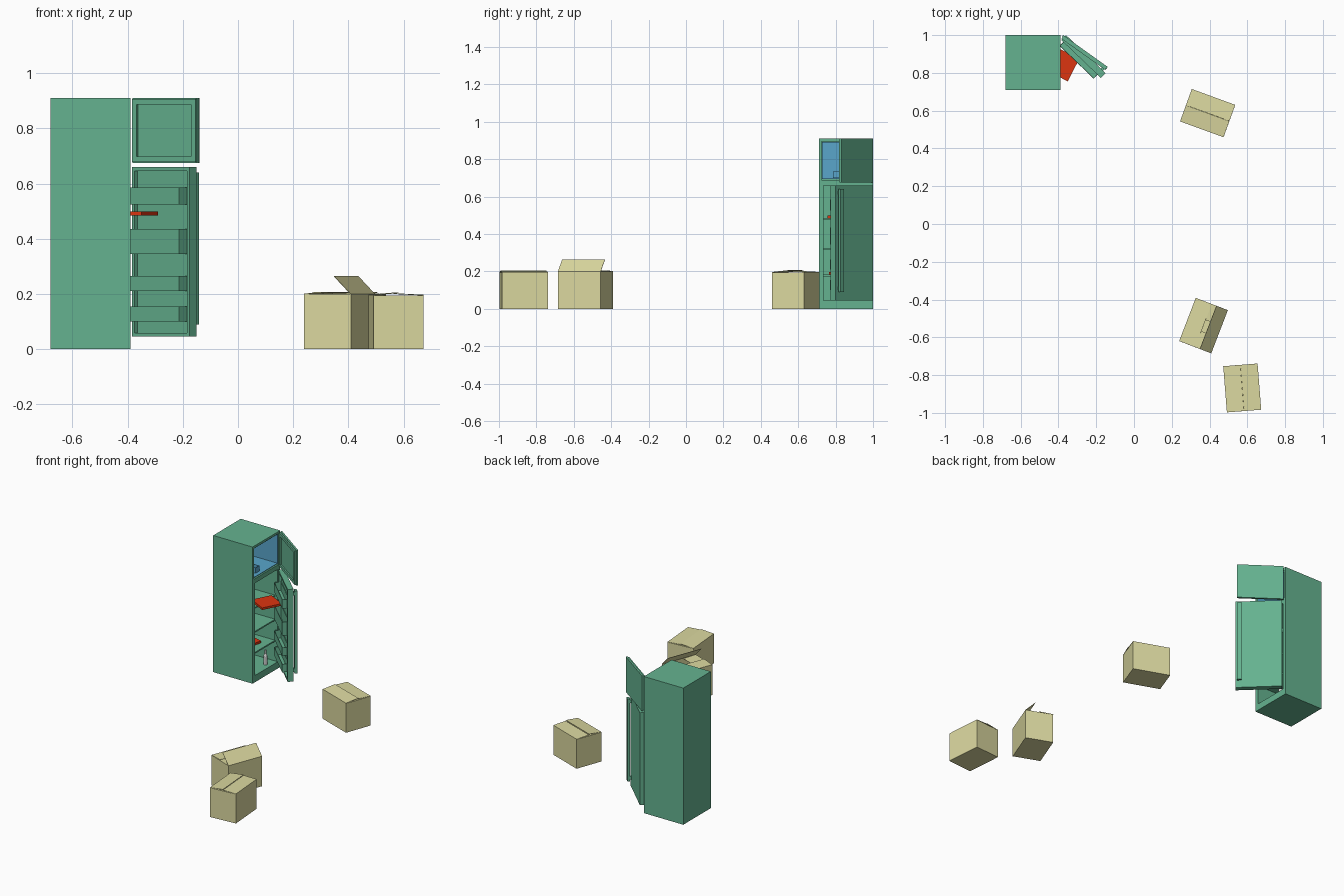
import bpy, bmesh, math
from mathutils import Matrix, Vector

if "Cube" in bpy.data.objects:
    bpy.data.objects.remove(bpy.data.objects["Cube"])


def mat(name, rgb):
    m = bpy.data.materials.new(name)
    m.diffuse_color = (*rgb, 1)
    m.use_nodes = True
    m.node_tree.nodes["Principled BSDF"].inputs["Base Color"].default_value = m.diffuse_color
    return m


GREEN = mat("green_enamel", (0.13, 0.45, 0.28))
BLUE = mat("blue_liner", (0.10, 0.38, 0.60))
RED = mat("red_card", (0.72, 0.035, 0.005))
CARD = mat("cardboard", (0.71, 0.69, 0.35))


def finish(name, bm, m=None, world=Matrix(), thick=0):
    bmesh.ops.recalc_face_normals(bm, faces=bm.faces)
    me = bpy.data.meshes.new(name)
    bm.to_mesh(me)
    bm.free()
    ob = bpy.data.objects.new(name, me)
    bpy.context.collection.objects.link(ob)
    ob.matrix_world = world
    if m:
        me.materials.append(m)
    if thick:
        s = ob.modifiers.new("thickness", 'SOLIDIFY')
        s.thickness = thick
    return ob


def box(name, lo, hi, m=None, world=Matrix(), open_dir=None, thick=0):
    """Box between two corners, optionally without the face on one side."""
    bm = bmesh.new()
    lo, hi = Vector(lo), Vector(hi)
    bmesh.ops.create_cube(bm, size=1, matrix=Matrix.Translation((lo + hi) / 2)
                          @ Matrix.Diagonal((*(hi - lo), 1)))
    if open_dir:
        d = Vector(open_dir)
        bm.normal_update()
        bmesh.ops.delete(bm, geom=[f for f in bm.faces if f.normal.dot(d) > .9], context='FACES')
    return finish(name, bm, m, world, thick)


def placed(x, y, z, deg):
    return Matrix.Translation((x, y, z)) @ Matrix.Rotation(math.radians(deg), 4, 'Z')


def frame(name, u0, u1, z0, z1, v0, v1, w, m, world):
    """Rectangular rim: a box with a rectangular hole along v."""
    bm = bmesh.new()
    rings = []
    for v in (v0, v1):
        for i in (0, w):
            rings.append([bm.verts.new(p) for p in (
                (u0 + i, v, z0 + i), (u1 - i, v, z0 + i),
                (u1 - i, v, z1 - i), (u0 + i, v, z1 - i))])
    oa, ia, ob, ib = rings
    for a, b in ((oa, ia), (ia, ib), (ib, ob), (ob, oa)):
        for k in range(4):
            j = (k + 1) % 4
            bm.faces.new((a[k], a[j], b[j], b[k]))
    return finish(name, bm, m, world)


# Fridge cabinet with two compartments opening towards +x
cabinet = box("fridge_cabinet", (-.68, .71, 0), (-.39, 1, .91), GREEN)
for nm, lo, hi in (("freezer_cutter", (-.645, .725, .69), (-.3, .985, .895)),
                   ("fridge_cutter", (-.645, .735, .045), (-.3, .975, .66))):
    c = box(nm, lo, hi)
    c.hide_render = True
    c.hide_set(True)
    c.display_type = 'WIRE'
    b = cabinet.modifiers.new(nm, 'BOOLEAN')
    b.operation = 'DIFFERENCE'
    b.solver = 'EXACT'
    b.object = c
box("freezer_liner", (-.643, .727, .695), (-.395, .983, .893), BLUE,
    open_dir=(1, 0, 0), thick=.004)
box("ice_tray", (-.52, .785, .699), (-.42, .825, .735), BLUE, open_dir=(0, 0, 1), thick=.004)

# Fridge contents
for i, z in enumerate((.18, .32, .48)):
    box(f"fridge_shelf_{i}", (-.645, .735, z - .006), (-.41, .975, z + .003), GREEN)
box("flat_box_upper", (-.135, -.067, 0), (0, .067, .014), RED, placed(-.32, .815, .484, -27))
box("flat_box_lower", (-.12, -.067, 0), (0, .067, .014), RED, placed(-.47, .83, .184, -12))

# Bottle: revolved profile
bm = bmesh.new()
pts = [(0, 0), (.013, 0), (.013, .055), (.006, .072), (.006, .095), (0, .095)]
vs = [bm.verts.new((r, 0, z)) for r, z in pts]
es = [bm.edges.new(p) for p in zip(vs, vs[1:])]
bmesh.ops.spin(bm, geom=vs + es, cent=(0, 0, 0), axis=(0, 0, 1), angle=math.tau, steps=12)
bmesh.ops.remove_doubles(bm, verts=bm.verts, dist=1e-4)
finish("bottle", bm, None, placed(-.431, .904, .045, 0))

# Freezer door
W = placed(-.375, 1, 0, -35.5)
box("freezer_door", (0, -.012, .675), (.29, 0, .91), GREEN, W)
frame("freezer_door_rim", .004, .286, .679, .906, -.021, -.012, .02, GREEN, W)

# Fridge door with inner rim, bins and handle
W = placed(-.36, 1, 0, -43.8)
box("fridge_door", (0, -.02, .045), (.29, 0, .66), GREEN, W)
frame("fridge_door_rim", 0, .29, .045, .66, -.036, -.02, .014, GREEN, W)
for i, (z0, z1) in enumerate(((.1, .155), (.21, .265), (.345, .435), (.525, .585))):
    box(f"door_bin_{i}", (.014, -.065, z0), (.266, -.02, z1), GREEN, W,
        open_dir=(0, 0, 1), thick=.005)
box("door_handle", (.25, .01, .09), (.278, .026, .64), GREEN, W)
for z in (.1, .61):
    box("handle_mount", (.256, 0, z), (.272, .01, z + .02), GREEN, W)


def carton(name, x, y, deg, near, far, h=.195, L=.245, D=.182):
    """Cardboard box: long axis along local x, near/far flap angles in degrees."""
    W = placed(x, y, 0, deg)
    a, b = L / 2, D / 2
    box(name, (-a, -b, 0), (a, b, h), CARD, W, open_dir=(0, 0, 1), thick=.003)

    def flap(label, half, reach, turn, lift):
        # hinge on local -y edge, then turned about z
        t = math.radians(lift)
        inset = half[1]
        bm = bmesh.new()
        bm.faces.new([bm.verts.new(p) for p in (
            (-half[0], -inset, h), (half[0], -inset, h),
            (half[0], -inset + reach * math.cos(t), h + reach * math.sin(t)),
            (-half[0], -inset + reach * math.cos(t), h + reach * math.sin(t)))])
        finish(f"{name}_{label}", bm, CARD,
               W @ Matrix.Rotation(math.radians(turn), 4, 'Z'), .002)

    flap("near_flap", (a, b), b, 0, near)
    flap("far_flap", (a, b), b, 180, far)
    flap("end_flap_a", (b - .003, a), b, 90, -2)
    flap("end_flap_b", (b - .003, a), b, -90, -2)


# Three cartons on the floor
carton("carton_back", .39, .587, -20, 6, 3)
carton("carton_open", .368, -.538, 69, 45, 2, h=.2)
carton("carton_front", .573, -.868, 94.5, 3, 5)
